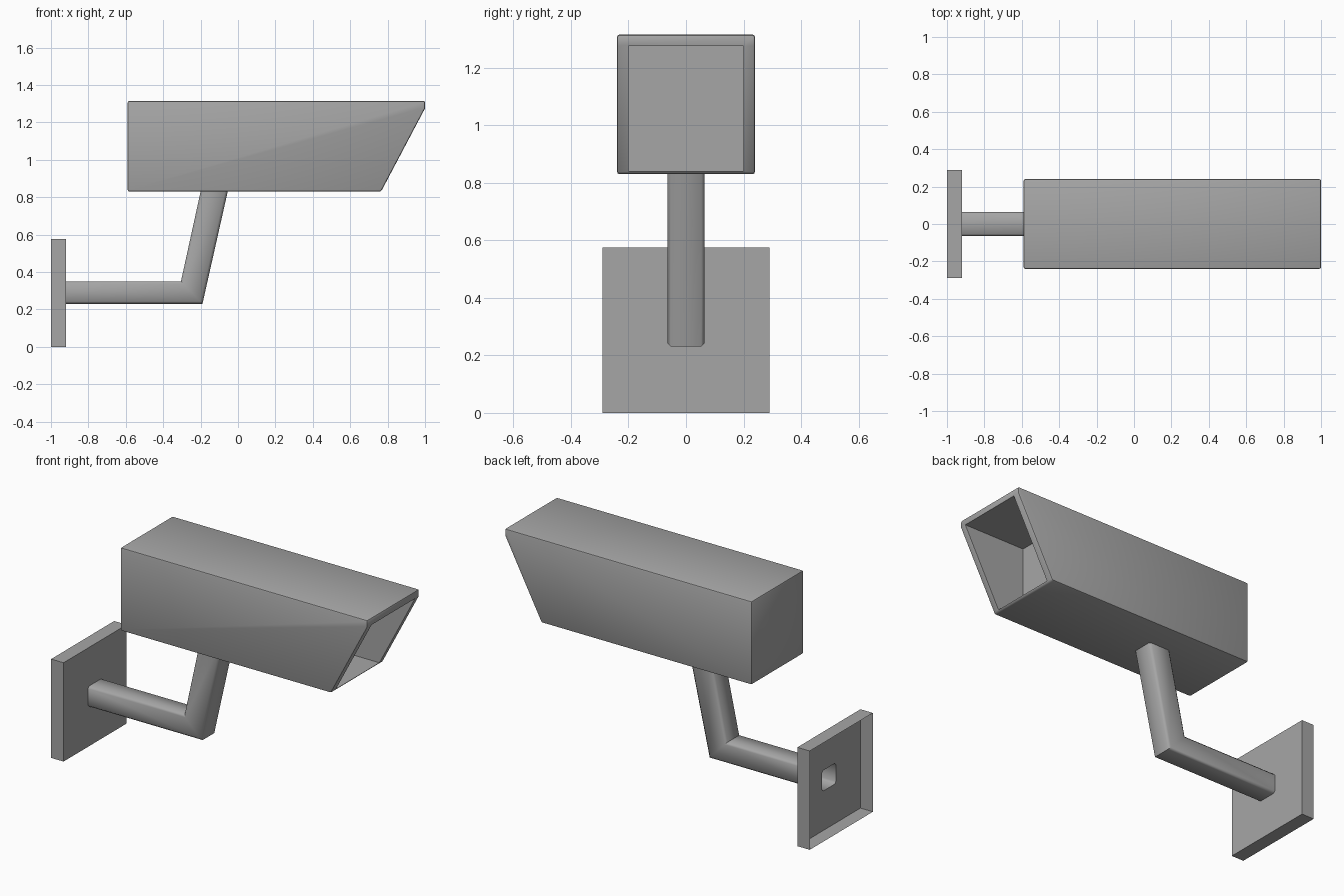
import bpy
import bmesh
from math import radians
from mathutils import Vector

cube = bpy.data.objects.get("Cube")
if cube:
    bpy.data.objects.remove(cube, do_unlink=True)

grey = bpy.data.materials.new("mid grey")
grey.use_nodes = True
GREY = (0.38, 0.38, 0.38, 1)
grey.diffuse_color = GREY
grey.node_tree.nodes["Principled BSDF"].inputs["Base Color"].default_value = GREY


def make_object(name, bm):
    mesh = bpy.data.meshes.new(name)
    bm.to_mesh(mesh)
    bm.free()
    mesh.materials.append(grey)
    ob = bpy.data.objects.new(name, mesh)
    bpy.context.collection.objects.link(ob)
    return ob


def activate(ob):
    bpy.ops.object.select_all(action='DESELECT')
    ob.select_set(True)
    bpy.context.view_layer.objects.active = ob


def smooth(ob, angle=50):
    activate(ob)
    bpy.ops.object.shade_smooth_by_angle(angle=radians(angle))


def prism(name, profile, half_width):
    """Extrude an (x, z) outline across the full width in y."""
    bm = bmesh.new()
    face = bm.faces.new([bm.verts.new((x, -half_width, z)) for x, z in profile])
    out = bmesh.ops.extrude_face_region(bm, geom=[face])
    moved = [v for v in out["geom"] if isinstance(v, bmesh.types.BMVert)]
    bmesh.ops.translate(bm, verts=moved, vec=(0, 2 * half_width, 0))
    bmesh.ops.recalc_face_normals(bm, faces=bm.faces)
    return make_object(name, bm)


# Camera housing: slanted box with softened edges and a hollow mouth
housing = prism("camera_housing",
                [(-0.59, 0.83), (0.765, 0.83), (1, 1.275), (1, 1.315), (-0.59, 1.315)], 0.24)
recess = prism("recess_cutter", [(0.6, 0.84), (1.2, 0.84), (1.2, 1.275), (0.6, 1.275)], 0.2)
recess.hide_render = True
activate(housing)
bevel = housing.modifiers.new("soft edges", 'BEVEL')
bevel.width = 0.009
bevel.segments = 2
cut = housing.modifiers.new("mouth", 'BOOLEAN')
cut.operation = 'DIFFERENCE'
cut.solver = 'EXACT'
cut.object = recess
for modifier in ("soft edges", "mouth"):
    bpy.ops.object.modifier_apply(modifier=modifier)
bpy.data.objects.remove(recess, do_unlink=True)
smooth(housing, 40)

# Bracket arm: a chamfered hollow square tube with one bend
HALF, C = 0.065, 0.012
STATIONS = [((-0.92, 0.23), (-0.92, 0.35)),
            ((-0.19, 0.23), (-0.305, 0.35)),
            ((-0.055, 0.83), (-0.20, 0.83))]


def section(bottom, top):
    """Chamfered square ring between a bottom and a top point."""
    b, t = Vector((bottom[0], 0, bottom[1])), Vector((top[0], 0, top[1]))
    inner = HALF - C
    ring = [(-inner, 0), (inner, 0), (HALF, 0.1), (HALF, 0.9),
            (inner, 1), (-inner, 1), (-HALF, 0.9), (-HALF, 0.1)]
    return [b.lerp(t, f) + Vector((0, y, 0)) for y, f in ring]


bm = bmesh.new()
rings = [[bm.verts.new(p) for p in section(*s)] for s in STATIONS]
for a, b in zip(rings, rings[1:]):
    for i in range(len(a)):
        j = (i + 1) % len(a)
        bm.faces.new((a[i], a[j], b[j], b[i]))
bm.faces.new(rings[-1])
bmesh.ops.recalc_face_normals(bm, faces=bm.faces)
smooth(make_object("bracket_arm", bm))

# Wall plate: shallow tray open at the wall, pierced where the arm starts
bm = bmesh.new()
corners = [(-0.29, 0), (0.29, 0), (0.29, 0.575), (-0.29, 0.575)]
front = [bm.verts.new((-0.92, y, z)) for y, z in corners]
back = [bm.verts.new((-1, y, z)) for y, z in corners]
hole = [bm.verts.new(p) for p in section(*STATIONS[0])]
edges = [bm.edges.new((loop[i], loop[(i + 1) % len(loop)]))
         for loop in (front, hole) for i in range(len(loop))]
bmesh.ops.triangle_fill(bm, edges=edges, use_beauty=True, normal=(1, 0, 0))
for i in range(4):
    j = (i + 1) % 4
    bm.faces.new((front[i], back[i], back[j], front[j]))
bmesh.ops.recalc_face_normals(bm, faces=bm.faces)
bm.normal_update()
if any(f.normal.x < -0.5 for f in bm.faces):
    bmesh.ops.reverse_faces(bm, faces=bm.faces)
smooth(make_object("wall_plate", bm), 30)
